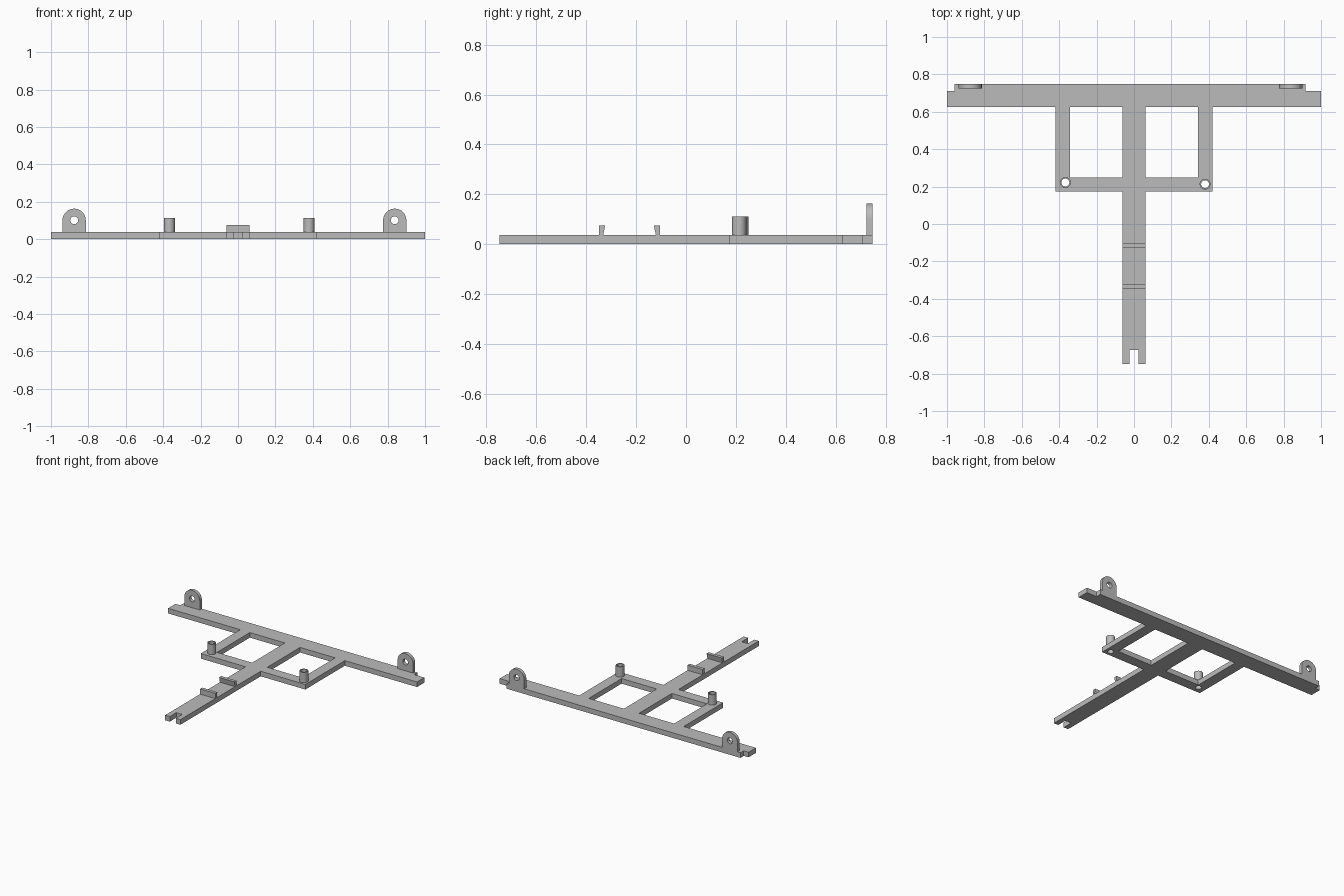
import bpy, bmesh, math
from mathutils import Vector

if "Cube" in bpy.data.objects:
    bpy.data.objects.remove(bpy.data.objects["Cube"], do_unlink=True)

GREY = (0.5, 0.5, 0.5, 1)
grey = bpy.data.materials.new("plain grey")
grey.use_nodes = True
grey.diffuse_color = GREY
grey.node_tree.nodes["Principled BSDF"].inputs["Base Color"].default_value = GREY

THICK = 0.037      # base plate thickness
HALF = 0.061       # half width of the spine
BACK = 0.748       # rear edge
BAR = 0.626        # front edge of the crossbar


def arc(cx, cy, r, start=0, sweep=360, n=32):
    count = n if sweep == 360 else n + 1
    angles = [math.radians(start + sweep * i / n) for i in range(count)]
    return [(cx + r * math.cos(a), cy + r * math.sin(a)) for a in angles]


def prism(name, loops, place, depth, smooth=False):
    """Fill an outline with holes and extrude it along depth."""
    bm = bmesh.new()
    edges = []
    for loop in loops:
        vs = [bm.verts.new(place(u, v)) for u, v in loop]
        edges += [bm.edges.new((a, b)) for a, b in zip(vs, vs[1:] + vs[:1])]
    bmesh.ops.triangle_fill(bm, edges=edges, use_beauty=True)
    res = bmesh.ops.extrude_face_region(bm, geom=bm.faces[:])
    moved = [g for g in res["geom"] if isinstance(g, bmesh.types.BMVert)]
    bmesh.ops.translate(bm, verts=moved, vec=Vector(depth))
    bmesh.ops.recalc_face_normals(bm, faces=bm.faces[:])
    bmesh.ops.dissolve_limit(bm, angle_limit=0.01, verts=bm.verts[:], edges=bm.edges[:])
    mesh = bpy.data.meshes.new(name)
    bm.to_mesh(mesh)
    bm.free()
    mesh.materials.append(grey)
    obj = bpy.data.objects.new(name, mesh)
    bpy.context.collection.objects.link(obj)
    if smooth:
        bpy.ops.object.select_all(action='DESELECT')
        obj.select_set(True)
        bpy.context.view_layer.objects.active = obj
        bpy.ops.object.shade_smooth_by_angle(angle=math.radians(30))
    return obj


# Base plate: slotted spine, square frame and notched crossbar
pegs = {"right": (-0.367, 0.222), "left": (0.38, 0.213)}
outline = [
    (-HALF, -BACK), (-0.024, -BACK), (-0.024, -0.674), (0.024, -0.674),
    (0.024, -BACK), (HALF, -BACK), (HALF, 0.173), (0.42, 0.173),
    (0.42, BAR), (1, BAR), (1, 0.71), (0.917, 0.71), (0.917, BACK),
    (-0.961, BACK), (-0.961, 0.71), (-1, 0.71), (-1, BAR),
    (-0.42, BAR), (-0.42, 0.173), (-HALF, 0.173),
]
windows = [[(s * HALF, 0.249), (s * 0.343, 0.249), (s * 0.343, BAR - 0.0005),
            (s * HALF, BAR - 0.0005)] for s in (-1, 1)]
bores = [arc(x, y, 0.021) for x, y in pegs.values()]
prism("base_plate", [outline] + windows + bores,
      lambda u, v: (u, v, 0), (0, 0, THICK), smooth=True)

# Hollow pegs on the frame corners
for side, (x, y) in pegs.items():
    prism(side + "_peg", [arc(x, y, 0.029), arc(x, y, 0.021)],
          lambda u, v: (u, v, THICK), (0, 0, 0.075), smooth=True)

# Upright round-topped lugs with a hole
for side, x in (("right", -0.876), ("left", 0.838)):
    r, zc = 0.062, 0.101
    body = [(x - r, THICK), (x + r, THICK)] + arc(x, zc, r, 0, 180)
    prism(side + "_lug", [body, arc(x, zc, 0.021)],
          lambda u, v: (u, BACK - 0.024, v), (0, 0.024, 0), smooth=True)

# Facing clips on the spine, each leaning over the gap between them
for name, y, s in (("front_clip", -0.348, 1), ("rear_clip", -0.105, -1)):
    profile = [(y, THICK), (y + s * 0.016, THICK),
               (y + s * 0.024, 0.075), (y, 0.075)]
    prism(name, [profile], lambda u, v: (-HALF, u, v), (2 * HALF, 0, 0))
